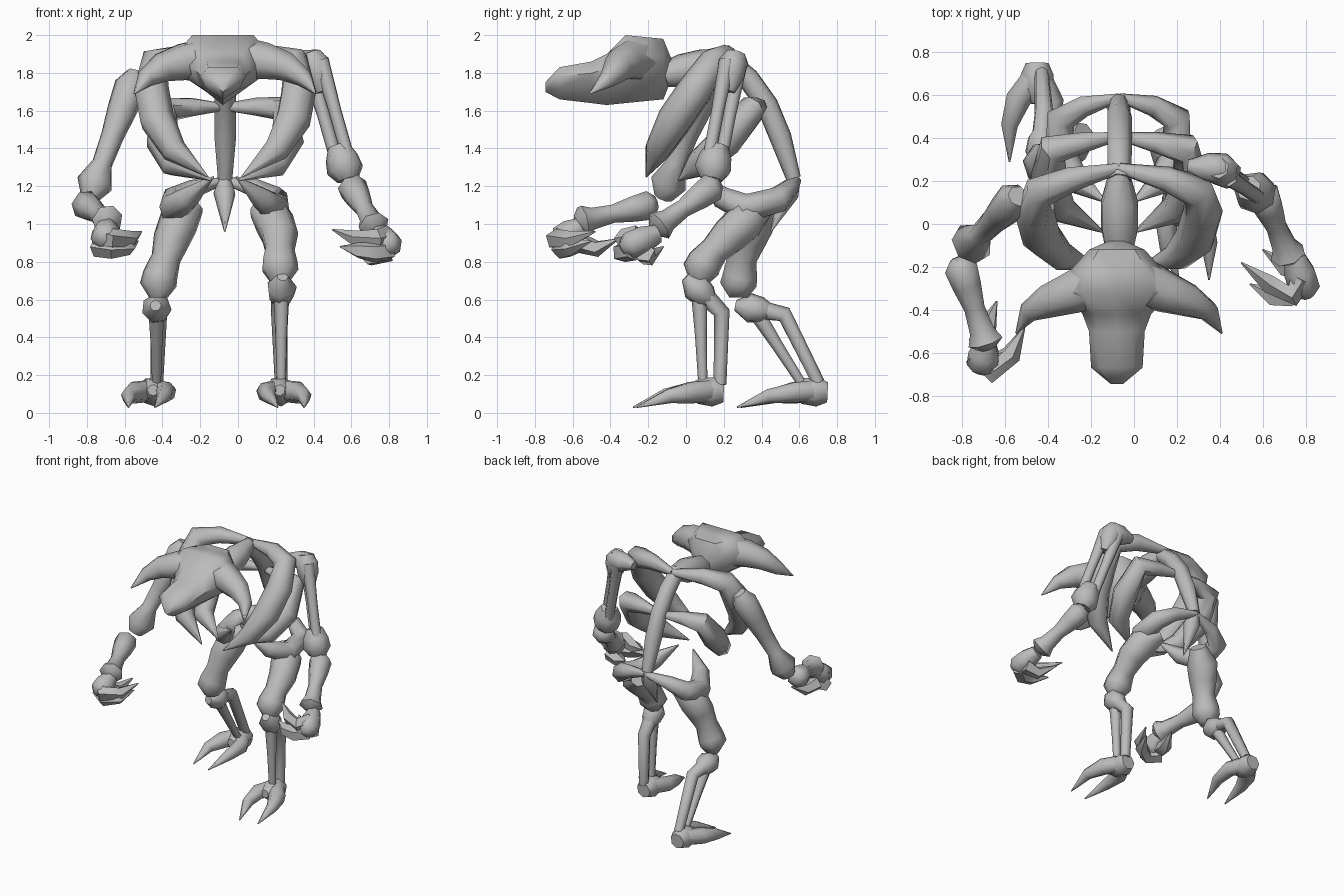
import bpy
import bmesh
import math
from mathutils import Vector

default_cube = bpy.data.objects.get("Cube")
if default_cube:
    bpy.data.objects.remove(default_cube, do_unlink=True)

# One plain bone colour
bone_grey = bpy.data.materials.new("bone grey")
bone_grey.use_nodes = True
grey = (.5, .5, .5, 1)
bone_grey.diffuse_color = grey
bone_grey.node_tree.nodes["Principled BSDF"].inputs["Base Color"].default_value = grey

MIDDLE = -.07  # the body's centre plane


def skin_rings(name, rings, sharp_angle=55):
    """Join closed rings of points into one capped surface."""
    bm = bmesh.new()
    loops = [[bm.verts.new(point) for point in ring] for ring in rings]
    count = len(loops[0])
    for lower, upper in zip(loops, loops[1:]):
        for i in range(count):
            j = (i + 1) % count
            bm.faces.new((lower[i], lower[j], upper[j], upper[i]))
    bm.faces.new(list(reversed(loops[0])))
    bm.faces.new(loops[-1])
    bmesh.ops.recalc_face_normals(bm, faces=bm.faces)
    mesh = bpy.data.meshes.new(name)
    bm.to_mesh(mesh)
    bm.free()
    mesh.materials.append(bone_grey)
    part = bpy.data.objects.new(name, mesh)
    bpy.context.collection.objects.link(part)
    bpy.ops.object.select_all(action="DESELECT")
    part.select_set(True)
    bpy.context.view_layer.objects.active = part
    bpy.ops.object.shade_smooth_by_angle(angle=math.radians(sharp_angle))


def tube(name, path, radii, sides=7):
    """Sweep a polygon of changing radius along a bent path."""
    points = [Vector(point) for point in path]
    last = len(points) - 1
    rings, side = [], None
    for i, point in enumerate(points):
        before = (point - points[max(i - 1, 0)]).normalized()
        after = (points[min(i + 1, last)] - point).normalized()
        along = (before + after).normalized()
        if side is None:
            side = along.orthogonal()
        side = (side - along * side.dot(along)).normalized()
        up = along.cross(side)
        ring = []
        for k in range(sides):
            turn = math.tau * k / sides
            ring.append(point + (side * math.cos(turn) + up * math.sin(turn)) * radii[i])
        rings.append(ring)
    skin_rings(name, rings)


def bone(name, start, end, profile, sides=7):
    """Straight bone whose profile lists (fraction along, radius)."""
    start, end = Vector(start), Vector(end)
    path = [start.lerp(end, fraction) for fraction, radius in profile]
    tube(name, path, [radius for fraction, radius in profile], sides)


def paired(name, path, radii):
    """Sweep a tube on both sides; x is measured from the centre plane."""
    for label, sign in (("left", 1), ("right", -1)):
        mirrored = [(MIDDLE + sign * x, y, z) for x, y, z in path]
        tube(label + "_" + name, mirrored, radii)


# Skull: cross-sections from nape to snout (y, half width, top, bottom)
skull_sections = (
    (-.08, .04, 1.88, 1.76), (-.12, .13, 1.98, 1.66), (-.22, .22, 1.99, 1.65),
    (-.32, .25, 2, 1.64), (-.42, .16, 1.9, 1.63), (-.5, .13, 1.86, 1.64),
    (-.67, .12, 1.83, 1.66), (-.745, .03, 1.75, 1.7))
section_shape = ((-.65, 1), (0, 1), (.65, 1), (1, .72), (.75, .35), (0, 0), (-.75, .35), (-1, .72))
skin_rings("skull", [
    [(MIDDLE - .01 + across * width, y, bottom + (top - bottom) * height)
     for across, height in section_shape]
    for y, width, top, bottom in skull_sections])

# Swept horns
paired("horn", [(.1, -.27, 1.87), (.22, -.32, 1.86), (.33, -.36, 1.83), (.42, -.41, 1.77), (.48, -.51, 1.69)],
       [.12, .1, .08, .05, .004])

# Neck, then one bent backbone and the tailbone
bone("neck", (MIDDLE, -.11, 1.79), (MIDDLE, .24, 1.87), ((0, .07), (.25, .09), (.6, .09), (1, .05)))
tube("backbone", [(MIDDLE, y, z) for y, z in ((.2, 1.88), (.33, 1.77), (.43, 1.63), (.5, 1.46), (.57, 1.24))],
     [.055, .06, .06, .06, .04])
bone("tailbone", (MIDDLE, .58, 1.25), (MIDDLE, .45, .96), ((0, .03), (.3, .06), (1, .004)))

# Two pairs of ribs and the curled pelvis
paired("upper_rib", [(0, .26, 1.88), (.22, .21, 1.89), (.37, .15, 1.86), (.39, .05, 1.71), (.36, -.06, 1.55), (.27, -.15, 1.39), (.09, -.21, 1.25)],
       [.025, .06, .08, .095, .095, .07, .004])
paired("lower_rib", [(0, .41, 1.62), (.17, .38, 1.62), (.31, .35, 1.61), (.33, .21, 1.44), (.27, .07, 1.32), (.07, -.04, 1.23)],
       [.02, .05, .075, .09, .075, .004])
paired("pelvis", [(0, .59, 1.23), (.16, .55, 1.19), (.27, .49, 1.13), (.27, .32, 1.08), (.19, .19, 1.14), (.06, .1, 1.25)],
       [.02, .05, .07, .08, .06, .004])

# Left upper arm: shoulder and elbow knobs joined by twin bones
shoulder, elbow = Vector((.41, .25, 1.85)), Vector((.56, .15, 1.32))
along = (elbow - shoulder).normalized()
spread = along.cross(Vector((1, -1, 0))).normalized().cross(along) * .045
bone("left_shoulder_joint", (.25, .27, 1.85), (.48, .25, 1.85), ((0, .03), (.4, .07), (.75, .075), (1, .03)))
bone("left_shoulder_knob", shoulder - along * .06, shoulder + along * .16,
     ((0, .05), (.25, .08), (.6, .075), (1, .04)))
bone("left_elbow_knob", elbow - along * .1, elbow + along * .09, ((0, .06), (.35, .09), (.7, .1), (1, .06)))
for label, offset in (("outer", spread), ("inner", -spread)):
    bone("left_" + label + "_arm_bone", shoulder + offset, elbow + offset, ((0, .045), (.5, .035), (1, .035)))

# Right upper arm: a single waisted bone
bone("right_upper_arm", (-.54, .13, 1.8), (-.785, -.12, 1.14),
     ((0, .05), (.1, .09), (.3, .08), (.5, .062), (.72, .055), (.88, .1), (1, .05)))

# Forearms
forearm_profile = ((0, .04), (.1, .08), (.3, .07), (.55, .05), (.8, .06), (.92, .085), (1, .04))
bone("left_forearm", (.59, .17, 1.22), (.73, -.17, .97), forearm_profile)
bone("right_forearm", (-.82, -.16, 1.11), (-.68, -.58, 1.01), forearm_profile)


# Hands: a palm with curled, pointed fingers
def hand(side, wrist, palm_end, fingers):
    bone(side + "_palm", wrist, palm_end, ((0, .05), (.4, .075), (.8, .075), (1, .03)))
    for label, path in zip(("upper_finger", "lower_finger", "thumb"), fingers):
        tube(side + "_" + label, path, [.055, .055, .045, .004][-len(path):], sides=5)


hand("left", (.75, -.15, .95), (.81, -.34, .87), (
    ((.78, -.25, .94), (.74, -.33, .92), (.63, -.28, .92), (.5, -.18, .97)),
    ((.8, -.28, .86), (.72, -.34, .85), (.64, -.34, .86), (.54, -.28, .88)),
    ((.8, -.22, .85), (.7, -.2, .82), (.6, -.12, .88))))
hand("right", (-.69, -.55, .99), (-.71, -.69, .9), (
    ((-.74, -.6, .93), (-.66, -.69, .92), (-.57, -.61, .92), (-.51, -.48, .96)),
    ((-.75, -.6, .88), (-.67, -.66, .87), (-.58, -.61, .88), (-.53, -.5, .91)),
    ((-.72, -.56, .9), (-.68, -.47, .87), (-.64, -.36, .92))))

# Legs: club-shaped thigh, kneecap and a split shin
thigh_radii = [.06, .11, .1, .08, .095, .1, .05]


def leg(side, thigh_path, knee, bend, ankle):
    knee, bend, ankle = Vector(knee), Vector(bend), Vector(ankle)
    tube(side + "_thigh", thigh_path, thigh_radii)
    back = (bend - knee).normalized()
    bone(side + "_kneecap", knee - back * .1, knee + back * .09, ((0, .03), (.4, .08), (.75, .07), (1, .04)))
    tube(side + "_rear_shin", [knee, bend, ankle], [.055, .045, .035])
    front_ankle = ankle + Vector((0, -.09, 0))
    bone(side + "_front_shin", knee, front_ankle, ((0, .045), (.5, .032), (1, .025)))


leg("left", ((.11, .41, 1.08), (.19, .32, 1.02), (.22, .23, .94), (.22, .15, .86), (.22, .1, .8), (.22, .08, .76), (.22, .07, .69)),
    (.23, .07, .65), (.22, .19, .53), (.23, .18, .15))
leg("right", ((-.23, .42, 1.1), (-.31, .37, 1.02), (-.35, .33, .92), (-.38, .3, .82), (-.41, .29, .73), (-.42, .28, .68), (-.42, .28, .61)),
    (-.43, .36, .55), (-.42, .52, .52), (-.43, .7, .16))


# Feet: heel with two long splayed claws
def foot(side, sign, heel):
    def at(out, forward, height):
        return (heel[0] + sign * out, heel[1] - forward, height)

    bone(side + "_heel", at(0, -.05, .11), at(0, .14, .12), ((0, .055), (.3, .08), (.7, .07), (1, .03)))
    tube(side + "_outer_toe", (at(0, 0, .12), at(.09, .12, .11), at(.13, .24, .09), at(.13, .41, .03)),
         [.06, .06, .04, .004])
    tube(side + "_inner_toe", (at(0, 0, .12), at(-.07, .13, .11), at(-.06, .26, .09), at(-.01, .43, .03)),
         [.06, .055, .04, .004])


foot("left", 1, (.22, .15))
foot("right", -1, (-.45, .7))
